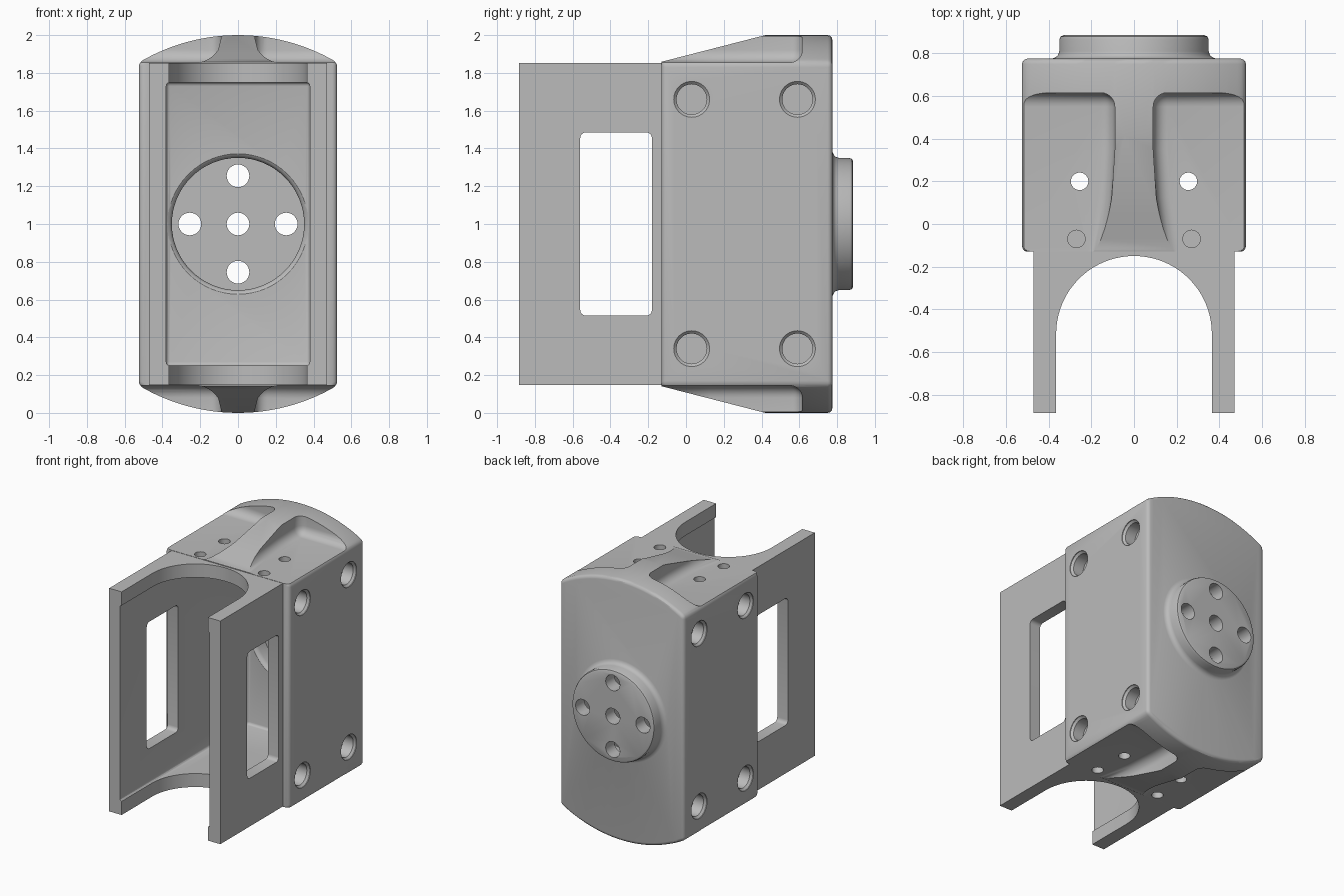
import bpy, bmesh
from math import sin, cos, pi, asin, radians

cube = bpy.data.objects.get("Cube")
if cube:
    bpy.data.objects.remove(cube, do_unlink=True)

grey = bpy.data.materials.new("plain_grey")
grey.use_nodes = True
grey.diffuse_color = (0.5, 0.5, 0.5, 1)
grey.node_tree.nodes["Principled BSDF"].inputs["Base Color"].default_value = (0.5, 0.5, 0.5, 1)

MID = 1.0      # height of the symmetry plane
HALF = 0.855   # half height of the flat walls

PLACE = {
    "x": lambda u, v, w: (w, u, v),
    "y": lambda u, v, w: (u, w, v),
    "z": lambda u, v, w: (u, v, w),
}


def finish(name, bm, bevel=0.0, segments=4):
    """Round the sharp edges and turn the bmesh into an object."""
    bmesh.ops.recalc_face_normals(bm, faces=bm.faces)
    bm.normal_update()
    if bevel:
        sharp = [e for e in bm.edges if e.calc_face_angle(0) > 0.5]
        bmesh.ops.bevel(bm, geom=sharp, offset=bevel, segments=segments,
                        profile=0.5, affect="EDGES", clamp_overlap=True)
        bmesh.ops.recalc_face_normals(bm, faces=bm.faces)
    mesh = bpy.data.meshes.new(name)
    bm.to_mesh(mesh)
    bm.free()
    mesh.materials.append(grey)
    obj = bpy.data.objects.new(name, mesh)
    bpy.context.collection.objects.link(obj)
    return obj


def prism(name, pts, axis, lo, hi, bevel=0.0, segments=4):
    """Extrude a closed outline along an axis."""
    bm = bmesh.new()
    a, b = [[bm.verts.new(PLACE[axis](u, v, w)) for u, v in pts] for w in (lo, hi)]
    bm.faces.new(a)
    bm.faces.new(b)
    for i in range(len(pts)):
        j = (i + 1) % len(pts)
        bm.faces.new((a[i], a[j], b[j], b[i]))
    return finish(name, bm, bevel, segments)


def lathe(name, profile, axis, u0, v0, sides=64):
    """Turn a (radius, position) profile about an axis through (u0, v0)."""
    bm = bmesh.new()
    rings = []
    for r, w in profile:
        angles = [2 * pi * i / sides for i in range(sides)]
        rings.append([bm.verts.new(PLACE[axis](u0 + r * cos(t), v0 + r * sin(t), w))
                      for t in angles])
    for a, b in zip(rings, rings[1:]):
        for i in range(sides):
            j = (i + 1) % sides
            bm.faces.new((a[i], a[j], b[j], b[i]))
    bm.faces.new(rings[0])
    bm.faces.new(rings[-1])
    return finish(name, bm)


def rect(u0, u1, v0, v1):
    return [(u0, v0), (u1, v0), (u1, v1), (u0, v1)]


def combine(target, tool, operation="DIFFERENCE"):
    """Apply a boolean and discard the tool object."""
    mod = target.modifiers.new("shape", "BOOLEAN")
    mod.operation = operation
    mod.solver = "EXACT"
    mod.object = tool
    bpy.ops.object.select_all(action="DESELECT")
    bpy.context.view_layer.objects.active = target
    target.select_set(True)
    bpy.ops.object.modifier_apply(modifier=mod.name)
    bpy.data.objects.remove(tool, do_unlink=True)


# Main block with crowned ends
half_w, rise = 0.525, 1.0 - HALF
radius = (half_w ** 2 + rise ** 2) / (2 * rise)
sweep = asin(half_w / radius)
arc = [-sweep + 2 * sweep * i / 24 for i in range(25)]
crown = [(radius * sin(t), 1.0 - radius + radius * cos(t)) for t in arc]
outline = [(x, MID + z) for x, z in crown] + [(-x, MID - z) for x, z in crown]
housing = prism("clamp_housing", outline, "y", -0.13, 0.775, 0.025, 3)

# Sloped central ribs with rounded pockets on both sides, top and bottom
pocket = [(0.09, 0.615), (0.7, 0.615), (0.7, -0.4), (0.25, -0.4),
          (0.145, -0.13), (0.105, 0.12), (0.09, 0.35)]
for s in (1, -1):
    slope = [(-0.3, HALF - 0.04), (0.42, 1.0), (0.42, 1.3), (-0.3, 1.3)]
    combine(housing, prism("slope_cut", [(y, MID + s * z) for y, z in slope], "x", -1, 1))
    for m in (1, -1):
        combine(housing, prism("pocket_cut", [(m * x, y) for x, y in pocket], "z",
                               MID + s * HALF, MID + s * 1.4, 0.065, 6))

# Front side walls and rear flange
combine(housing, prism("front_walls", rect(-0.47, 0.47, -0.885, 0.1), "z",
                       MID - HALF + 0.002, MID + HALF - 0.002), "UNION")
flange = [(0.385, 0.72), (0.385, 0.775), (0.368, 0.781), (0.356, 0.792), (0.35, 0.81),
          (0.35, 0.865), (0.344, 0.879), (0.33, 0.885)]
combine(housing, lathe("rear_flange", flange, "y", 0, MID), "UNION")

# Inner cavity, round recess in its back wall, and the U-shaped mouth
combine(housing, prism("cavity_cut", rect(-0.38, 0.38, MID - 0.75, MID + 0.75), "y",
                       -1.5, 0.66, 0.02, 3))
recess = [(0.35, 0.78), (0.35, 0.695), (0.354, 0.678), (0.362, 0.667), (0.375, 0.658), (0.375, 0.5)]
combine(housing, lathe("recess_cut", recess, "y", 0, MID))
mouth = [(0.365 * cos(pi * i / 40), -0.515 + 0.365 * sin(pi * i / 40)) for i in range(41)]
combine(housing, prism("mouth_cut", mouth + [(-0.365, -1.5), (0.365, -1.5)], "z", -1, 3))

# Side windows
combine(housing, prism("window_cut", rect(-0.56, -0.18, 0.515, 1.485), "x", -1, 1, 0.03))

# Flange holes
for x, z in ((0, 0), (0.255, 0), (-0.255, 0), (0, 0.255), (0, -0.255)):
    combine(housing, lathe("flange_hole", [(0.06, 0.4), (0.06, 1.2)], "y", x, MID + z, 32))

# Countersunk side holes, and small holes in the top and bottom
side_hole = [(0.08, 0.42), (0.08, 0.505), (0.095, 0.52), (0.095, 0.7)]
for s in (1, -1):
    for m in (1, -1):
        for y in (0.03, 0.59):
            combine(housing, lathe("side_hole", [(r, m * w) for r, w in side_hole],
                                   "x", y, MID + s * 0.66, 40))
        for x, y, depth in ((0.255, 0.2, 0.6), (0.27, -0.07, 0.78)):
            combine(housing, lathe("small_hole", [(0.041, MID + s * depth), (0.041, MID + s * 1.3)],
                                   "z", m * x, y, 32))

# Smooth shading on the rounded surfaces
bpy.ops.object.select_all(action="DESELECT")
housing.select_set(True)
bpy.context.view_layer.objects.active = housing
bpy.ops.object.shade_smooth_by_angle(angle=radians(30))
